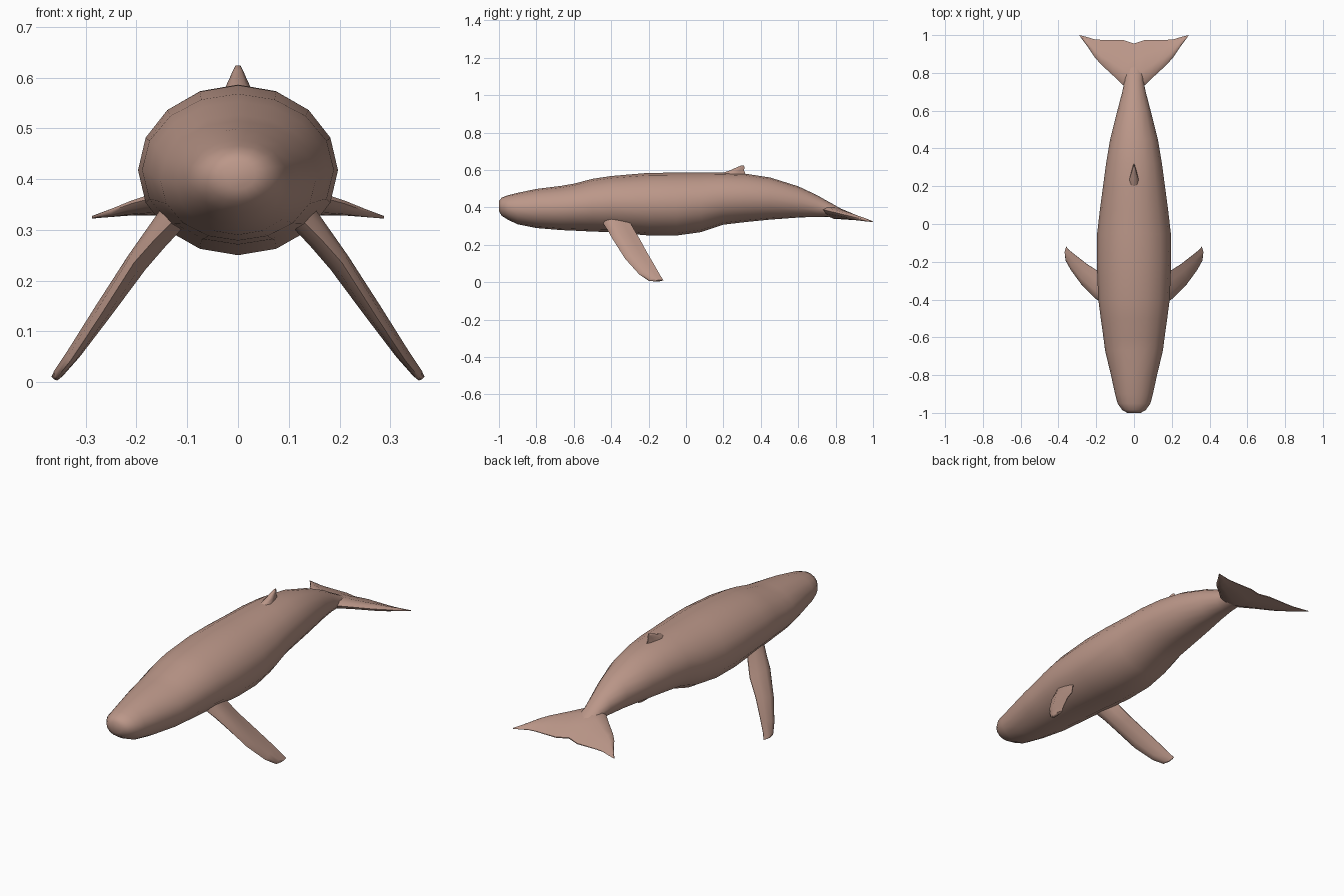
import bpy, bmesh, math
from mathutils import Vector

if "Cube" in bpy.data.objects:
    bpy.data.objects.remove(bpy.data.objects["Cube"])

skin = bpy.data.materials.new("skin")
skin.diffuse_color = (0.5, 0.31, 0.25, 1)
skin.use_nodes = True
skin.node_tree.nodes["Principled BSDF"].inputs["Base Color"].default_value = skin.diffuse_color


def loft(name, rings, mirror=False):
    """Skin a list of closed rings, cap both ends, shade smooth."""
    bm = bmesh.new()
    loops = [[bm.verts.new(p) for p in ring] for ring in rings]
    n = len(loops[0])
    for a, b in zip(loops, loops[1:]):
        for i in range(n):
            j = (i + 1) % n
            bm.faces.new((a[i], a[j], b[j], b[i]))
    bm.faces.new(loops[0])
    bm.faces.new(loops[-1])
    bmesh.ops.recalc_face_normals(bm, faces=bm.faces)
    me = bpy.data.meshes.new(name)
    bm.to_mesh(me)
    bm.free()
    me.materials.append(skin)
    ob = bpy.data.objects.new(name, me)
    bpy.context.collection.objects.link(ob)
    if mirror:
        ob.modifiers.new("mirror", 'MIRROR').use_axis[0] = True
    bpy.ops.object.select_all(action='DESELECT')
    ob.select_set(True)
    bpy.context.view_layer.objects.active = ob
    bpy.ops.object.shade_smooth_by_angle(angle=math.radians(60))
    return ob


def foil(lead, trail, normal, t):
    """Lens-shaped fin section, thickest near its leading edge."""
    lead, trail = Vector(lead), Vector(trail)
    shape = [(0, 0), (0.1, 0.32), (0.35, 0.5), (0.7, 0.28), (1, 0.04),
             (1, -0.04), (0.7, -0.28), (0.35, -0.5), (0.1, -0.32)]
    return [lead.lerp(trail, u) + normal * (v * t) for u, v in shape]


# Body: y, top z, bottom z, half width
body = [(-1.0, .435, .38, .035), (-.985, .453, .355, .062), (-.95, .466, .333, .087),
        (-.9, .478, .31, .1), (-.8, .499, .29, .122), (-.67, .515, .279, .153),
        (-.6, .527, .276, .162), (-.5, .553, .271, .176), (-.4, .568, .268, .189),
        (-.2, .585, .25, .197), (-.05, .586, .25, .195), (.08, .586, .268, .18),
        (.2, .586, .308, .164), (.32, .58, .322, .148), (.45, .56, .335, .126),
        (.6, .513, .346, .088), (.7, .466, .35, .062), (.76, .432, .349, .05),
        (.83, .393, .345, .048), (.92, .352, .334, .04)]
SIDES = 16
rings = []
for y, top, bottom, w in body:
    mid, h = (top + bottom) / 2, (top - bottom) / 2
    rings.append([(w * math.sin(a), y, mid + h * math.cos(a))
                  for a in (2 * math.pi * i / SIDES for i in range(SIDES))])
loft("body", rings)

# Flippers: leading edge, trailing edge, thickness
flipper = [((.12, -.45, .325), (.13, -.31, .34), .06),
           ((.165, -.42, .28), (.16, -.28, .285), .05),
           ((.205, -.395, .235), (.19, -.25, .235), .044),
           ((.275, -.325, .125), (.25, -.212, .165), .036),
           ((.33, -.25, .042), (.31, -.165, .085), .027),
           ((.358, -.2, .008), (.345, -.137, .035), .02),
           ((.363, -.165, .006), (.359, -.12, .01), .014)]
span = Vector((.2, .24, -.3))
rings = []
for lead, trail, t in flipper:
    normal = (Vector(trail) - Vector(lead)).cross(span).normalized()
    rings.append(foil(lead, trail, normal, t))
loft("flippers", rings, mirror=True)

# Tail flukes: x, leading y, trailing y, thickness, lofted from tip to tip
half = [(0, .7, .955, .07), (.06, .737, .975, .052), (.11, .785, .975, .042),
        (.175, .845, .975, .034), (.21, .885, .978, .026),
        (.25, .945, .99, .016), (.288, .996, 1.0, .005)]
flukes = [(-x, a, b, t) for x, a, b, t in reversed(half[1:])] + half


def slope(y):
    return .324 + (1 - y) * .24


up = Vector((0, 0, 1))
loft("tail_flukes", [foil((x, a, slope(a)), (x, b, slope(b)), up, t)
                     for x, a, b, t in flukes])

# Dorsal fin: z, front y, back y, thickness
dorsal = [(.565, .16, .325, .06), (.586, .2, .315, .045), (.6, .24, .31, .032),
          (.614, .27, .313, .02), (.624, .295, .31, .009)]
side = Vector((1, 0, 0))
loft("dorsal_fin", [foil((0, a, z), (0, b, z), side, t) for z, a, b, t in dorsal])
